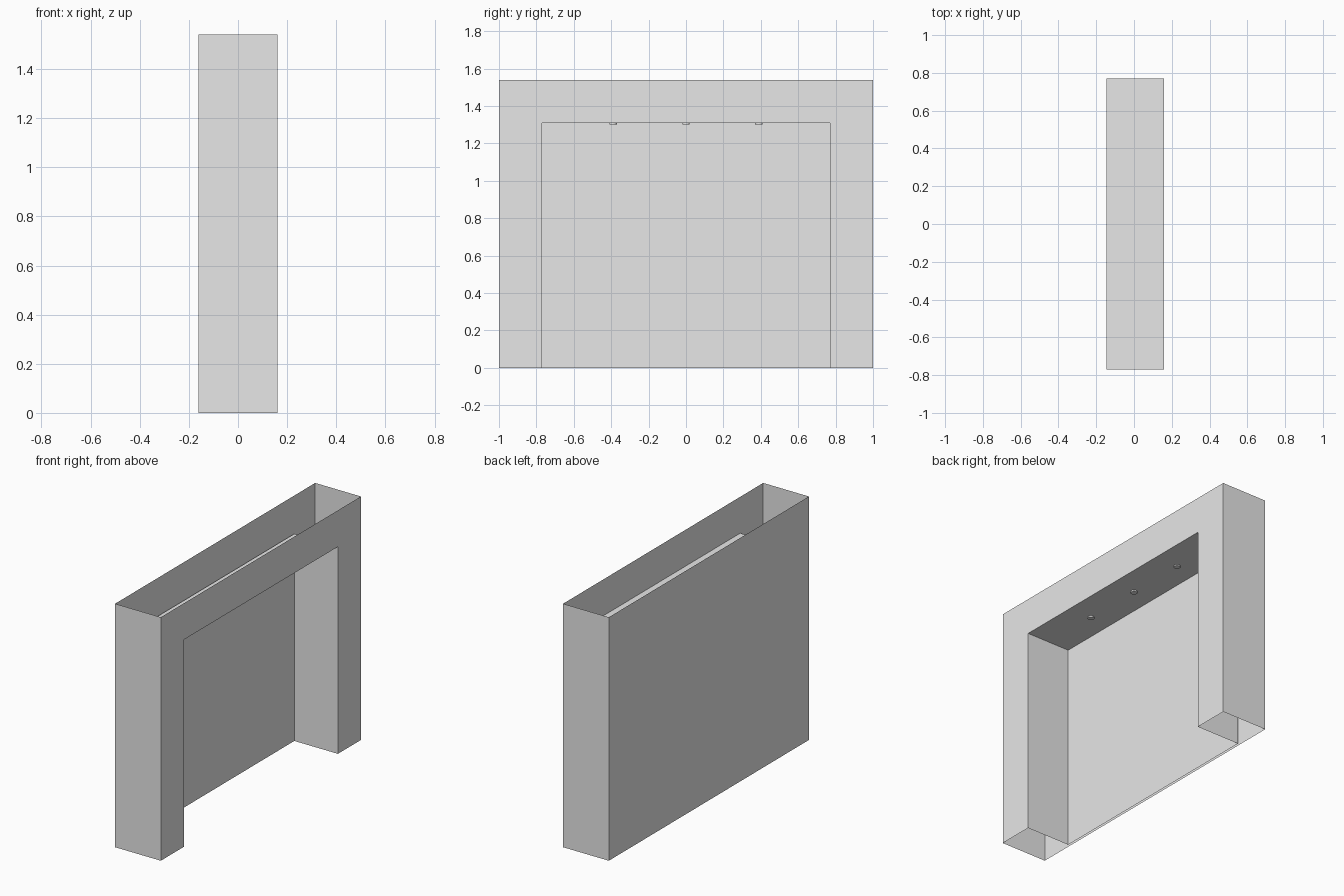
import bpy, bmesh
from mathutils import Matrix, Vector

cube = bpy.data.objects.get("Cube")
if cube:
    bpy.data.objects.remove(cube, do_unlink=True)

grey = bpy.data.materials.new("light grey")
grey.use_nodes = True
GREY = (0.8, 0.8, 0.8, 1)
grey.diffuse_color = GREY
grey.node_tree.nodes["Principled BSDF"].inputs["Base Color"].default_value = GREY

W, L, H = 0.16, 1.0, 1.54           # half depth, half length, height
BACK, NICHE_L, NICHE_H = -0.145, 0.77, 1.31


def finish(name, bm):
    mesh = bpy.data.meshes.new(name)
    bm.to_mesh(mesh)
    bm.free()
    mesh.materials.append(grey)
    obj = bpy.data.objects.new(name, mesh)
    bpy.context.collection.objects.link(obj)
    return obj


def open_box(name, lo, hi, open_sides, inward=False):
    """Thin-walled box without the sides that face the given directions."""
    bm = bmesh.new()
    lo, hi = Vector(lo), Vector(hi)
    bmesh.ops.create_cube(bm, size=1, matrix=Matrix.Translation((lo + hi) / 2)
                          @ Matrix.Diagonal((*(hi - lo), 1)))
    bm.normal_update()
    gone = [f for f in bm.faces
            if any(f.normal.dot(Vector(d)) > 0.9 for d in open_sides)]
    bmesh.ops.delete(bm, geom=gone, context='FACES')
    if inward:
        bmesh.ops.reverse_faces(bm, faces=bm.faces[:])
    return finish(name, bm)


UP, DOWN, FRONT = (0, 0, 1), (0, 0, -1), (1, 0, 0)

# Outer walls: back and both ends, open above and below
open_box("outer_walls", (-W, -L, 0), (W, L, H), (UP, DOWN, FRONT))

# Niche lining: back panel, side panels and ceiling
open_box("niche_lining", (BACK, -NICHE_L, 0), (W, NICHE_L, NICHE_H),
         (DOWN, FRONT), inward=True)

# Arched face panel around the niche
bm = bmesh.new()
outline = [(-L, 0), (-NICHE_L, 0), (-NICHE_L, NICHE_H), (NICHE_L, NICHE_H),
           (NICHE_L, 0), (L, 0), (L, H), (-L, H)]
bm.faces.new([bm.verts.new((W, y, z)) for y, z in outline])
finish("face_panel", bm)

# Ceiling spotlights
for i, y in enumerate((-0.39, 0, 0.39)):
    bm = bmesh.new()
    bmesh.ops.create_cone(bm, cap_ends=True, segments=16, radius1=0.02,
                          radius2=0.02, depth=0.008,
                          matrix=Matrix.Translation((0, y, NICHE_H - 0.004)))
    finish(f"spotlight_{i + 1}", bm)
